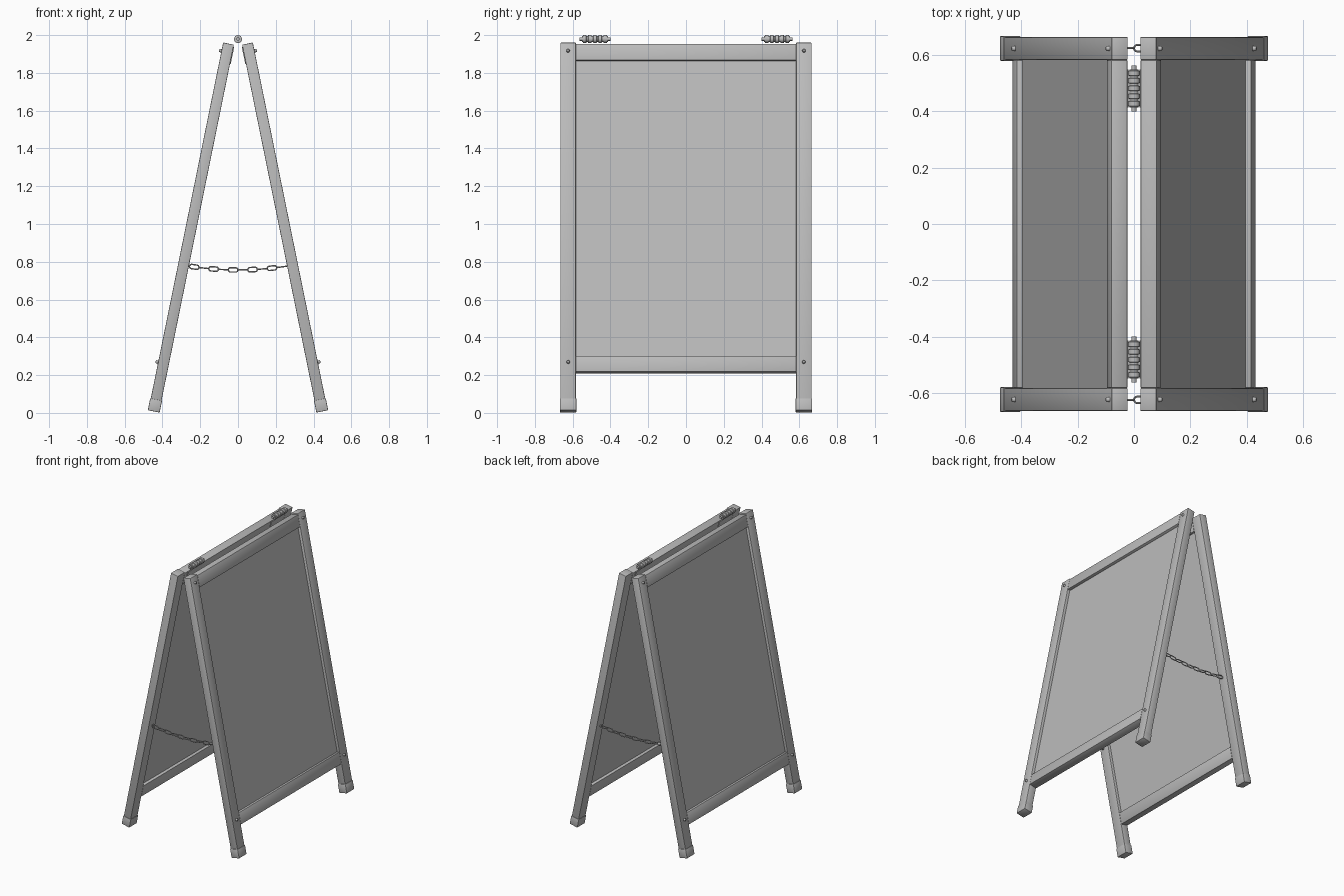
import bpy, bmesh, math
from mathutils import Matrix, Vector

if "Cube" in bpy.data.objects:
    bpy.data.objects.remove(bpy.data.objects["Cube"])

TILT = math.radians(11.5)
LEG_Y, LEG_W, LEG_T = 0.624, 0.082, 0.058   # leg centre, width, thickness

grey = bpy.data.materials.new("painted_grey")
grey.diffuse_color = (0.5, 0.5, 0.5, 1)
grey.use_nodes = True
grey.node_tree.nodes["Principled BSDF"].inputs["Base Color"].default_value = grey.diffuse_color


def finish(name, bm, matrix, smooth=False):
    bm.transform(matrix)
    me = bpy.data.meshes.new(name)
    bm.to_mesh(me)
    bm.free()
    me.materials.append(grey)
    ob = bpy.data.objects.new(name, me)
    bpy.context.collection.objects.link(ob)
    if smooth:
        bpy.ops.object.select_all(action='DESELECT')
        ob.select_set(True)
        bpy.context.view_layer.objects.active = ob
        bpy.ops.object.shade_smooth_by_angle(angle=math.radians(40))
    return ob


def box(name, frame, n, y, u, bevel=0.003):
    """Box in a panel frame: n = outward, y = sideways, u = down from the top."""
    bm = bmesh.new()
    bmesh.ops.create_cube(bm, size=1)
    size = (n[1] - n[0], y[1] - y[0], u[1] - u[0])
    mid = ((n[0] + n[1]) / 2, (y[0] + y[1]) / 2, -(u[0] + u[1]) / 2)
    bm.transform(Matrix.Translation(mid) @ Matrix.Diagonal((*size, 1)))
    if bevel:
        bmesh.ops.bevel(bm, geom=bm.edges[:], offset=bevel, segments=2,
                        profile=0.5, affect='EDGES')
    return finish(name, bm, frame, smooth=bool(bevel))


def lathe(name, profile, matrix, steps=20):
    """Spin (radius, height) points about local z."""
    bm = bmesh.new()
    verts = [bm.verts.new((r, 0, h)) for r, h in profile]
    edges = [bm.edges.new(p) for p in zip(verts, verts[1:])]
    bmesh.ops.spin(bm, geom=verts + edges, cent=(0, 0, 0), axis=(0, 0, 1),
                   angle=2 * math.pi, steps=steps)
    bmesh.ops.remove_doubles(bm, verts=bm.verts[:], dist=1e-5)
    bmesh.ops.recalc_face_normals(bm, faces=bm.faces[:])
    return finish(name, bm, matrix, smooth=True)


def link(name, matrix, straight=0.028, radius=0.0115, wire=0.0036):
    """Stadium-shaped chain link lying in local xz."""
    path = []
    for k in range(16):
        a = -math.pi / 2 + math.pi * (k % 8) / 7 + (math.pi if k > 7 else 0)
        side = 1 if k < 8 else -1
        path.append((Vector((side * straight / 2 + radius * math.cos(a), 0,
                             radius * math.sin(a))),
                     Vector((math.cos(a), 0, math.sin(a)))))
    bm = bmesh.new()
    rings = []
    for p, out in path:
        rings.append([bm.verts.new(p + wire * (math.cos(t) * out + math.sin(t) * Vector((0, 1, 0))))
                      for t in (2 * math.pi * j / 8 for j in range(8))])
    for i in range(16):
        a, b = rings[i], rings[(i + 1) % 16]
        for j in range(8):
            bm.faces.new((a[j], a[(j + 1) % 8], b[(j + 1) % 8], b[j]))
    bmesh.ops.recalc_face_normals(bm, faces=bm.faces[:])
    return finish(name, bm, matrix, smooth=True)


# Two identical leaning panels, back to back
half = LEG_T / 2
inner_y = LEG_Y - LEG_W / 2
for label, turn in (("right", 0), ("left", math.pi)):
    frame = (Matrix.Rotation(turn, 4, 'Z') @ Matrix.Translation((0.05, 0, 1.955))
             @ Matrix.Rotation(-TILT, 4, 'Y'))

    # Rails and recessed board
    for part, u in (("top_rail", (0.008, 0.095)), ("bottom_rail", (1.692, 1.777))):
        box(f"{label}_{part}", frame, (-half, half), (-inner_y, inner_y), u)
    box(f"{label}_board", frame, (-0.009, 0.009), (-inner_y, inner_y), (0.09, 1.70), 0)

    for s in (-1, 1):
        y = s * LEG_Y
        # Leg and its foot cap
        box(f"{label}_leg", frame, (-half, half), (y - LEG_W / 2, y + LEG_W / 2), (0, 1.97), 0.004)
        box(f"{label}_foot", frame, (-0.032, 0.032), (y - 0.044, y + 0.044), (1.922, 1.987), 0.004)
        # Hinge leaf on the inside of the top rail
        box(f"{label}_hinge_leaf", frame, (-half - 0.004, -half + 0.001),
            sorted((s * 0.415, s * 0.55)), (0.012, 0.105), 0)
        # Screw heads on the outer face
        for u in (0.045, 1.727):
            m = frame @ Matrix.Translation((half, y, -u)) @ Matrix.Rotation(math.pi / 2, 4, 'Y')
            lathe(f"{label}_screw", [(0, -0.005), (0.009, -0.005), (0.009, 0.009),
                                     (0.006, 0.013), (0, 0.014)], m, 12)

# Hinge barrels: five knuckles on a pin
for s in (-1, 1):
    profile = [(0, -0.082), (0.009, -0.082), (0.009, -0.068)]
    for k in range(5):
        c = -0.0545 + 0.02725 * k
        profile += [(0.016, c - 0.0135), (0.016, c - 0.010), (0.021, c - 0.008),
                    (0.021, c + 0.008), (0.016, c + 0.010), (0.016, c + 0.0135)]
    profile += [(0.009, 0.068), (0.009, 0.082), (0, 0.082)]
    lathe("hinge_barrel", profile, Matrix.Translation((0, s * 0.482, 1.979))
          @ Matrix.Rotation(math.pi / 2, 4, 'X'), 24)

# Sagging chains between the legs, every second link turned flat
for s in (-1, 1):
    for i in range(10):
        x = -0.232 + 0.0515 * i
        slope = Matrix.Rotation(-math.atan(0.6 * x), 4, 'Y')
        turn = Matrix.Rotation(math.pi / 2 * (i % 2), 4, 'X')
        link("chain_link", Matrix.Translation((x, s * 0.625, 0.757 + 0.3 * x * x)) @ slope @ turn)
